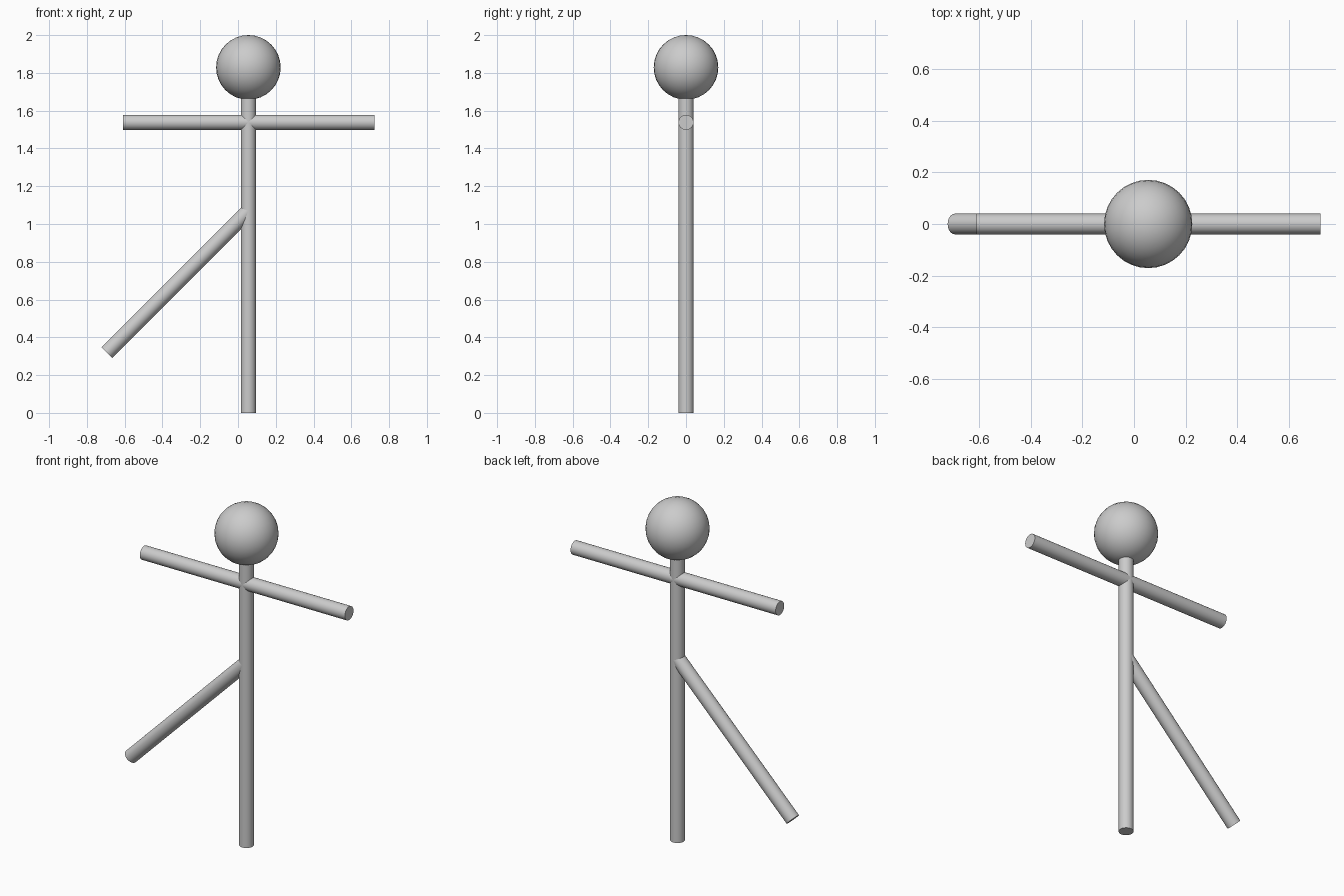
import bpy
import math
from mathutils import Vector

if "Cube" in bpy.data.objects:
    bpy.data.objects.remove(bpy.data.objects["Cube"])

grey = bpy.data.materials.new("grey")
grey.diffuse_color = (0.6, 0.6, 0.6, 1)
grey.use_nodes = True
grey.node_tree.nodes["Principled BSDF"].inputs["Base Color"].default_value = grey.diffuse_color

BODY_X = 0.055
LIMB_R = 0.04


def finish(name):
    ob = bpy.context.object
    ob.name = name
    ob.data.materials.append(grey)
    bpy.ops.object.shade_smooth_by_angle(angle=math.radians(40))


def rod(name, start, end):
    """Round capped rod between two points."""
    a, b = Vector(start), Vector(end)
    d = b - a
    bpy.ops.mesh.primitive_cylinder_add(
        vertices=32, radius=LIMB_R, depth=d.length, location=(a + b) / 2,
        rotation=d.to_track_quat('Z', 'Y').to_euler())
    finish(name)


# Torso and standing leg in one pole, running up into the head
rod("body", (BODY_X, 0, 0), (BODY_X, 0, 1.75))

# Straight arms
rod("arms", (-0.61, 0, 1.538), (0.722, 0, 1.538))

# Raised leg at 45 degrees
rod("raised_leg", (BODY_X, 0, 1.069), (-0.694, 0, 0.32))

# Head
bpy.ops.mesh.primitive_uv_sphere_add(segments=32, ring_count=16, radius=0.171,
                                     location=(BODY_X, 0, 1.829))
finish("head")
